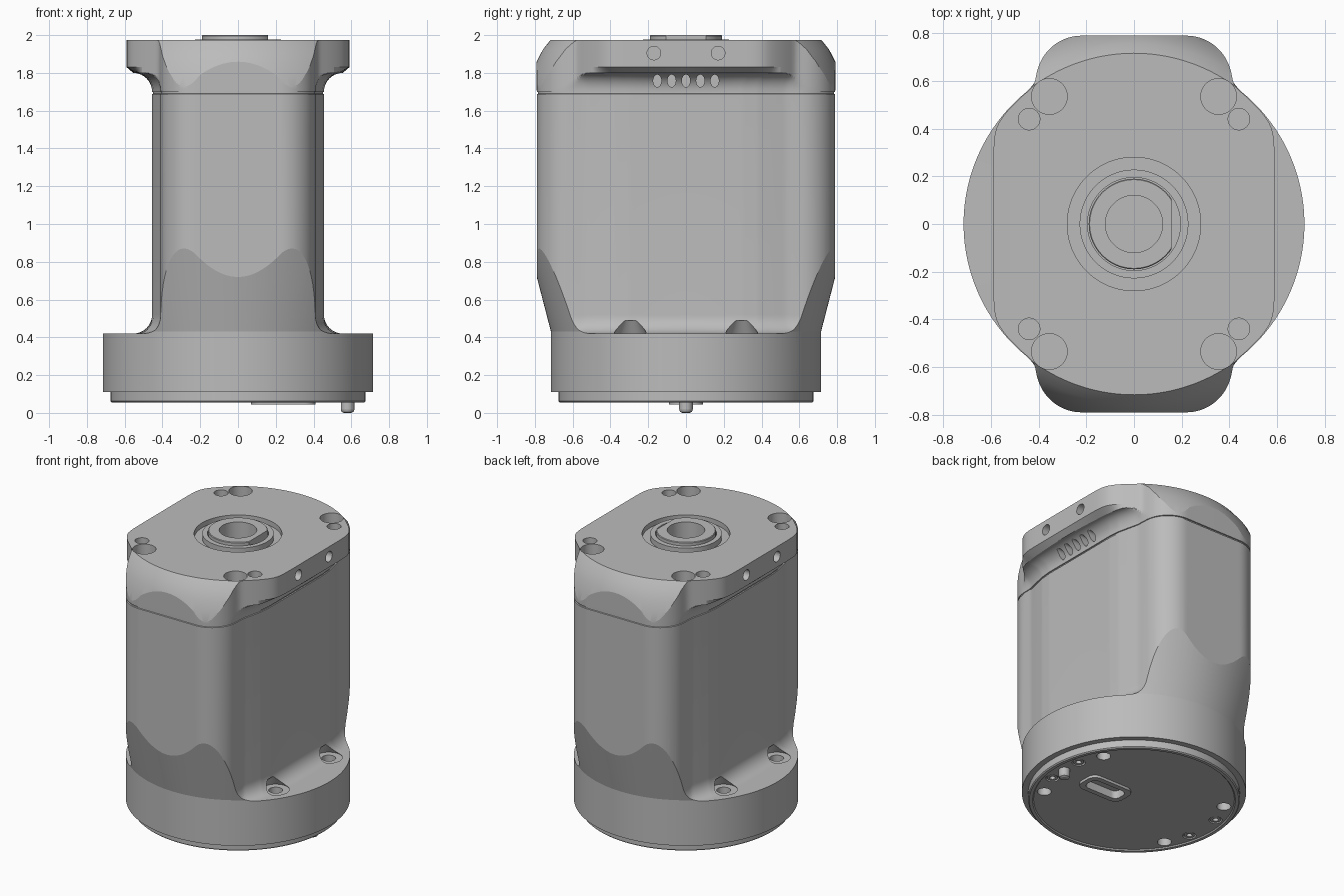
import bpy, bmesh
from math import sin, cos, pi, atan2, radians
from mathutils import Matrix, Vector

cube = bpy.data.objects.get("Cube")
if cube:
    bpy.data.objects.remove(cube, do_unlink=True)

metal = bpy.data.materials.new("satin_grey")
metal.use_nodes = True
GREY = (0.5, 0.5, 0.5, 1)
metal.diffuse_color = GREY
for node in metal.node_tree.nodes:
    if node.type == 'BSDF_PRINCIPLED':
        node.inputs["Base Color"].default_value = GREY


def make_object(name, bm):
    bmesh.ops.recalc_face_normals(bm, faces=bm.faces)
    mesh = bpy.data.meshes.new(name)
    bm.to_mesh(mesh)
    bm.free()
    mesh.materials.append(metal)
    obj = bpy.data.objects.new(name, mesh)
    bpy.context.collection.objects.link(obj)
    return obj


def skin(bm, rings, closed=False):
    """Bridge rings of points; cap the ends, or close the section on itself."""
    loops = [[bm.verts.new(p) for p in ring] for ring in rings]
    n = len(loops[0])
    pairs = list(zip(loops, loops[1:]))
    if closed:
        pairs.append((loops[-1], loops[0]))
    else:
        bm.faces.new(loops[0])
        bm.faces.new(loops[-1])
    for a, b in pairs:
        for i in range(n):
            j = (i + 1) % n
            bm.faces.new((a[i], a[j], b[j], b[i]))


def lathe(bm, profile, matrix=None, segs=48, closed=False, flat_x=None):
    m = matrix or Matrix()
    rings = []
    for r, z in profile:
        ring = []
        for i in range(segs):
            t = 2 * pi * i / segs
            x = r * cos(t)
            if flat_x is not None:
                x = min(x, flat_x)
            ring.append(m @ Vector((x, r * sin(t), z)))
        rings.append(ring)
    skin(bm, rings, closed)


def rounded_block(bm, center, half_x, half_y, radius, z0, z1):
    rings = []
    for z in (z0, z1):
        ring = []
        for k in range(4):
            sx = 1 if k in (0, 3) else -1
            sy = 1 if k < 2 else -1
            for i in range(11):
                a = (k + i / 10) * pi / 2
                ring.append((center + sx * (half_x - radius) + radius * cos(a),
                             sy * (half_y - radius) + radius * sin(a), z))
        rings.append(ring)
    skin(bm, rings)


def boolean(obj, bm, operation):
    cutter = make_object("cutter", bm)
    cutter.hide_render = True
    mod = obj.modifiers.new("cut", 'BOOLEAN')
    mod.operation = operation
    mod.solver = 'EXACT'
    mod.object = cutter
    bpy.ops.object.select_all(action='DESELECT')
    bpy.context.view_layer.objects.active = obj
    obj.select_set(True)
    bpy.ops.object.modifier_apply(modifier=mod.name)
    bpy.data.objects.remove(cutter, do_unlink=True)


def four(x, y):
    return [(sx * x, sy * y) for sx in (1, -1) for sy in (1, -1)]


# Quarter of the waisted body section
quarter = [(0.455, 0), (0.455, 0.3), (0.448, 0.38), (0.43, 0.46), (0.413, 0.53)]
for i in range(25):
    a = i / 24 * pi / 2
    quarter.append((0.22 + 0.19 * cos(a), 0.6 + 0.19 * sin(a)))
quarter.append((0, 0.79))


def body_radius(t):
    ux, uy = abs(cos(t)), abs(sin(t))
    fold = atan2(uy, ux)
    for p, q in zip(quarter, quarter[1:]):
        if fold <= atan2(q[1], q[0]) + 1e-9:
            ex, ey = q[0] - p[0], q[1] - p[1]
            return (p[0] * ey - p[1] * ex) / (ux * ey - uy * ex)
    return 0.79


def head_radius(t):
    """Disc with two flats, corners softened, blended into the body lobes."""
    plate = ((abs(cos(t)) / 0.59) ** 40 + (1 / 0.712) ** 40) ** (-1 / 40)
    return (plate ** 40 + body_radius(t) ** 40) ** (1 / 40)


def base_radius(t):
    return 0.8


# Housing: foot flange, filleted waist, seam and flared head in one loft
FILLET = 0.1
rows = [(0.11, 9, base_radius), (0.42, 9, base_radius)]
for i in range(10, -1, -1):
    a = i / 10 * pi / 2
    rows.append((0.52 - FILLET * sin(a), FILLET * (1 - cos(a)), base_radius))
rows += [(1.688, 0, base_radius), (1.69, -0.007, base_radius), (1.698, -0.007, base_radius)]
for i in range(11):
    a = i / 10 * pi / 2
    rows.append((1.70 + FILLET * sin(a), FILLET * (1 - cos(a)), head_radius))
rows += [(1.83, 0.3, head_radius), (1.975, 0.3, head_radius)]

STEPS = 360
rings = []
for z, grow, limit in rows:
    ring = []
    for i in range(STEPS):
        t = 2 * pi * (i + 0.5) / STEPS
        r0 = body_radius(t)
        r = max(r0, min(limit(t), r0 + grow)) if grow > 0 else r0 + grow
        ring.append((r * cos(t), r * sin(t), z))
    rings.append(ring)
bm = bmesh.new()
skin(bm, rings)
housing = make_object("motor_housing", bm)

# Turned envelope gives the conical scallops at foot and head
bm = bmesh.new()
lathe(bm, [(0.715, -0.1), (0.715, 0.43), (0.86, 0.99), (0.86, 1.5), (0.833, 1.71),
           (0.815, 1.79), (0.79, 1.86), (0.757, 1.925), (0.714, 1.978), (0.6, 2.1)],
      Matrix.Rotation(radians(0.27), 4, 'Z'), segs=240)
boolean(housing, bm, 'INTERSECT')

# Holes, pockets and vents
bm = bmesh.new()
for x, y in four(0.355, 0.535):
    lathe(bm, [(0.075, 1.9), (0.075, 2.1)], Matrix.Translation((x, y, 0)))
for x, y in four(0.44, 0.44):
    lathe(bm, [(0.045, 1.88), (0.045, 2.1)], Matrix.Translation((x, y, 0)))
for x, y in four(0.5, 0.295):
    lathe(bm, [(0.045, 0), (0.045, 0.415), (0.09, 0.415), (0.05, 0.49)],
          Matrix.Translation((x, y, 0)))
lathe(bm, [(0.28, 2.1), (0.28, 1.94), (0.12, 1.94), (0.12, 1.8)], segs=96)
for side in (1, -1):
    turn = Matrix.Rotation(side * pi / 2, 4, 'Y')
    for y in (-0.17, 0.17):
        lathe(bm, [(0.036, 0.5), (0.036, 0.7)], Matrix.Translation((0, y, 1.905)) @ turn)
    for k in range(-2, 3):
        stretch = Matrix.Diagonal((1.5, 1, 1, 1))
        lathe(bm, [(0.022, 0.4), (0.022, 0.57)],
              Matrix.Translation((0, k * 0.076, 1.758)) @ turn @ stretch)
boolean(housing, bm, 'DIFFERENCE')

# Bottom cover with recess, bolt holes, screw wells and connector opening
bm = bmesh.new()
lathe(bm, [(0.64, 0.063), (0.647, 0.055), (0.668, 0.055), (0.675, 0.062), (0.675, 0.13), (0.64, 0.13)],
      segs=120, closed=True)
make_object("bottom_rim", bm)
bm = bmesh.new()
lathe(bm, [(0.642, 0.063), (0.642, 0.125)], segs=120)
bottom_cover = make_object("bottom_cover", bm)
bm = bmesh.new()
for x, y in four(0.5, 0.295):
    lathe(bm, [(0.045, 0), (0.045, 0.3)], Matrix.Translation((x, y, 0)))
for x, y in four(0.57, 0.13):
    lathe(bm, [(0.042, 0), (0.042, 0.095)], Matrix.Translation((x, y, 0)))
rounded_block(bm, 0.24, 0.16, 0.08, 0.05, 0, 0.105)
boolean(bottom_cover, bm, 'DIFFERENCE')

# Socket screws sunk in the cover
bm = bmesh.new()
for x, y in four(0.57, 0.13):
    lathe(bm, [(0.034, 0.1), (0.034, 0.066), (0.018, 0.066), (0.018, 0.09)],
          Matrix.Translation((x, y, 0)))
make_object("cover_screws", bm)

# Connector frame
bm = bmesh.new()
rounded_block(bm, 0.24, 0.17, 0.09, 0.06, 0.045, 0.108)
connector = make_object("connector_frame", bm)
bm = bmesh.new()
rounded_block(bm, 0.24, 0.135, 0.055, 0.04, 0, 0.1)
boolean(connector, bm, 'DIFFERENCE')

# Locating pin
bm = bmesh.new()
lathe(bm, [(0.02, 0), (0.032, 0.006), (0.036, 0.018), (0.036, 0.08)],
      Matrix.Translation((0.58, 0, 0)))
make_object("locating_pin", bm)

# Shaft bearing ring and D-shaped hollow shaft
bm = bmesh.new()
lathe(bm, [(0.195, 1.93), (0.195, 1.978), (0.228, 1.978), (0.228, 1.93)], segs=96, closed=True)
make_object("bearing_ring", bm)
bm = bmesh.new()
lathe(bm, [(0.12, 1.85), (0.12, 2.0), (0.186, 2.0), (0.19, 1.996), (0.19, 1.85)],
      segs=96, closed=True, flat_x=0.158)
make_object("hollow_shaft", bm)

# Smooth turned surfaces, keep machined edges sharp
bpy.ops.object.select_all(action='DESELECT')
for obj in bpy.context.scene.objects:
    if obj.type == 'MESH' and metal.name in obj.data.materials:
        obj.select_set(True)
        bpy.context.view_layer.objects.active = obj
bpy.ops.object.shade_smooth_by_angle(angle=radians(13))
